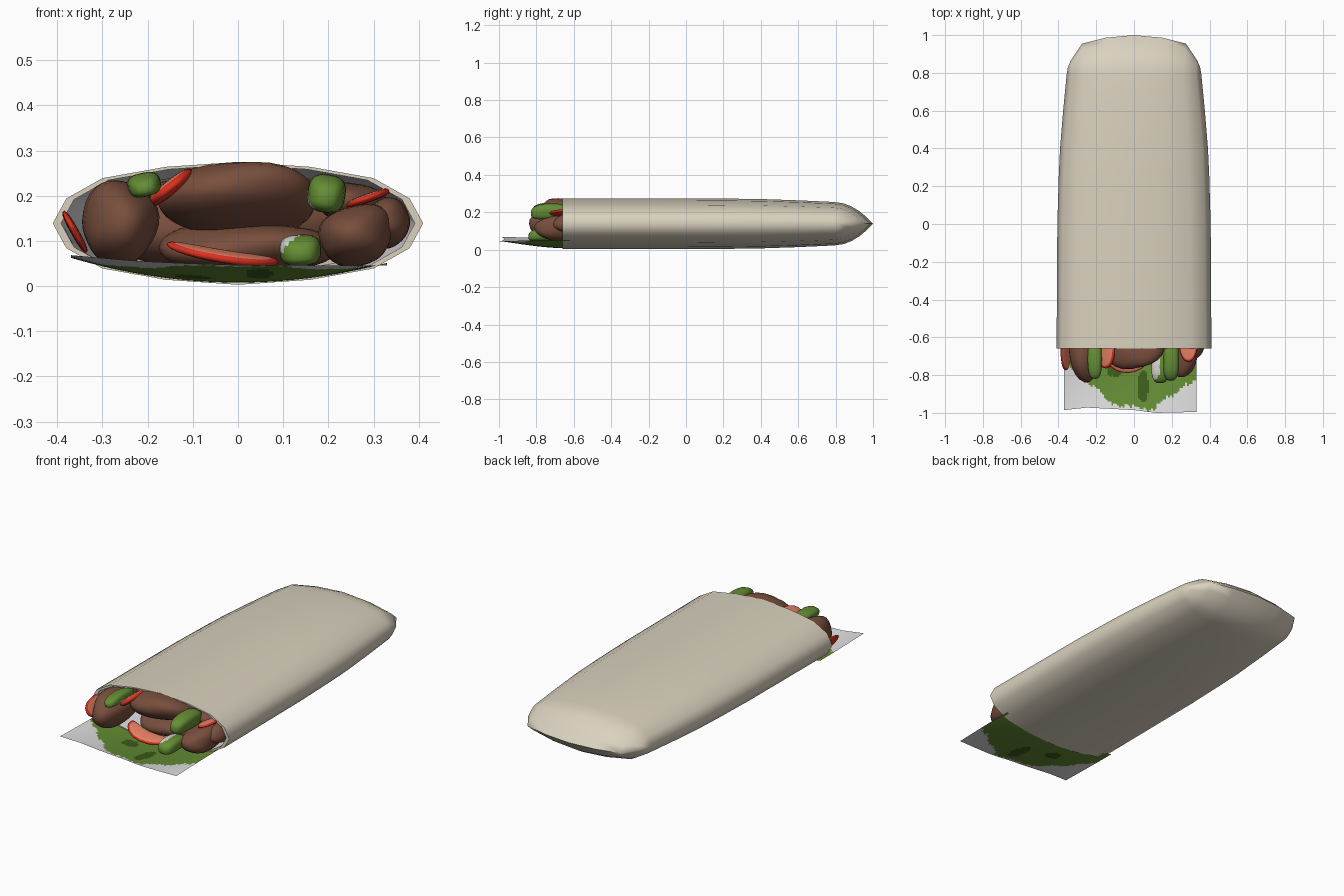
import bpy, bmesh, math, random
from mathutils import Vector, Euler

random.seed(4)
cube = bpy.data.objects.get("Cube")
if cube:
    bpy.data.objects.remove(cube, do_unlink=True)


def material(name, r, g, b):
    m = bpy.data.materials.new(name)
    m.use_nodes = True
    m.diffuse_color = (r, g, b, 1)
    m.node_tree.nodes["Principled BSDF"].inputs["Base Color"].default_value = (r, g, b, 1)
    return m


BREAD = material("tortilla_beige", 0.70, 0.64, 0.52)
GREY = material("light_grey", 0.75, 0.75, 0.75)
MEAT = material("meat_brown", 0.19, 0.078, 0.047)
GREEN = material("leaf_green", 0.13, 0.27, 0.035)
DARK = material("dark_green", 0.05, 0.11, 0.012)
PALE = material("pale_flesh", 0.68, 0.68, 0.62)
RED = material("pepper_red", 0.72, 0.03, 0.015)
SALMON = material("salmon_flesh", 0.80, 0.22, 0.13)


def finish(bm, name, mats, angle):
    mesh = bpy.data.meshes.new(name)
    bm.to_mesh(mesh)
    bm.free()
    obj = bpy.data.objects.new(name, mesh)
    bpy.context.collection.objects.link(obj)
    for m in mats:
        mesh.materials.append(m)
    bpy.ops.object.select_all(action='DESELECT')
    obj.select_set(True)
    bpy.context.view_layer.objects.active = obj
    bpy.ops.object.shade_smooth_by_angle(angle=math.radians(angle))
    return obj


def interp(points, x):
    for (x0, y0), (x1, y1) in zip(points, points[1:]):
        if x <= x1:
            t = max(0, (x - x0) / (x1 - x0))
            return y0 + (y1 - y0) * t
    return points[-1][1]


# Wrap: flattened tube with a tucked end, open at the front
MID = 0.139
QUARTER = [(0.41, 0), (0.38, 0.055), (0.30, 0.10), (0.16, 0.125), (0, 0.136)]
TUCK = [(0.35, 0.83), (0.335, 0.865), (0.275, 0.955), (0.15, 0.986), (0, 1.0)]


def full(quarter):
    """Mirror a quarter profile into a closed ring of (x, value, side of seam)."""
    top = [(x, v, 1) for x, v in quarter]
    top += [(-x, v, 1) for x, v in quarter[-2::-1]]
    return top + [(x, v, -1) for x, v, s in top[-2:0:-1]]


SECTION, END = full(QUARTER), full(TUCK)
STATIONS = [(-0.66, 1, 1), (0, 0.99, 1), (0.25, 0.972, 0.985), (0.4, 0.955, 0.97),
            (0.6, 0.915, 0.92), (0.79, 0.87, 0.855)]


def section(y, sx, sz):
    return [Vector((x * sx, y, MID + s * h * sz)) for x, h, s in SECTION]


rings = [section(y, sx * 0.955, sz * 0.955) for y, sx, sz in reversed(STATIONS)]
inner_count = len(rings)
rings += [section(*st) for st in STATIONS]
last = rings[-1]
for t in (0.25, 0.45, 0.65, 0.82, 1):
    rings.append([Vector((p.x + (ex - p.x) * t, p.y + (ey - p.y) * t,
                          MID + (p.z - MID) * (1 - t * t)))
                  for p, (ex, ey, s) in zip(last, END)])
bm = bmesh.new()
loops = [[bm.verts.new(p) for p in ring] for ring in rings]
for k, (a, b) in enumerate(zip(loops, loops[1:])):
    for i in range(len(a)):
        j = (i + 1) % len(a)
        f = bm.faces.new((a[i], a[j], b[j], b[i]))
        f.material_index = 1 if k < inner_count - 1 else 0
bmesh.ops.remove_doubles(bm, verts=bm.verts, dist=0.0005)
bmesh.ops.recalc_face_normals(bm, faces=bm.faces)
finish(bm, "tortilla_wrap", [BREAD, GREY], 65)

# Leaf sheet: curved tongue under the filling with a ragged green patch
FRONT = [(-0.37, -0.985), (-0.25, -0.972), (0, -0.985), (0.12, -1.0), (0.33, -0.995)]
PATCH = [(-0.37, -0.72), (-0.28, -0.80), (-0.22, -0.86), (-0.17, -0.89), (-0.14, -0.95),
         (0.1, -0.985), (0.15, -0.93), (0.22, -0.9), (0.27, -0.85), (0.33, -0.83)]
BLOTCHES = [(0.05, -0.86, 0.03, 0.085), (-0.1, -0.77, 0.04, 0.04)]
NX, NY = 70, 38
bm = bmesh.new()
grid = []
for i in range(NX + 1):
    x = -0.37 + 0.70 * i / NX
    row = []
    for j in range(NY + 1):
        y = -0.62 + (interp(FRONT, x) + 0.62) * j / NY
        s = max(0, (-0.66 - y) / 0.33) ** 1.5
        back, front = 0.008 + 0.4 * x * x, 0.048 - 0.03 * x + 0.07 * x * x
        row.append(bm.verts.new((x, y, back + (front - back) * s)))
    grid.append(row)
for i in range(NX):
    jag = random.uniform(-0.012, 0.012)
    for j in range(NY):
        f = bm.faces.new((grid[i][j], grid[i][j + 1], grid[i + 1][j + 1], grid[i + 1][j]))
        c = f.calc_center_median()
        if c.y > interp(PATCH, c.x) + jag:
            f.material_index = 1
            for bx, by, rx, ry in BLOTCHES:
                if ((c.x - bx) / rx) ** 2 + ((c.y - by) / ry) ** 2 < 1 + jag * 20:
                    f.material_index = 2
finish(bm, "leaf_sheet", [GREY, GREEN, DARK], 60)


def chunk(name, mats, centre, size, rot=(0, 0, 0), power=1.0, flesh=None, limit=0.75,
          arch=0.0, curl=0.0, lumps=0.0):
    """Rounded block, optionally bent; faces turned towards flesh get the second colour."""
    bm = bmesh.new()
    bmesh.ops.create_uvsphere(bm, u_segments=24, v_segments=16, radius=1)
    if flesh:
        d = Vector(flesh).normalized()
        for f in bm.faces:
            f.material_index = int(f.normal.dot(d) > limit)
    turn, mid = Euler(rot).to_matrix(), Vector(centre)
    for v in bm.verts:
        n = Vector([math.copysign(abs(c) ** power, c) for c in v.co])
        n *= 1 + lumps * math.sin(3 * n.x + 9 * mid.x) * math.cos(2.5 * n.z + 2 * n.y + 5 * mid.x)
        p = Vector([c * s for c, s in zip(n, size)])
        p.z -= arch * n.y * n.y
        p.y += curl * n.x * n.x
        v.co = turn @ p + mid
    return finish(bm, name, mats, 50)


# Meat pieces
for name, centre, size, rot in [
    ("meat_left", (-0.262, -0.67, 0.14), (0.083, 0.16, 0.092), (0, 0.3, 0)),
    ("meat_top", (-0.005, -0.60, 0.192), (0.175, 0.17, 0.07), (-0.25, 0, 0)),
    ("meat_bottom", (0.02, -0.53, 0.085), (0.20, 0.16, 0.055), (0, 0, 0)),
    ("meat_right", (0.262, -0.66, 0.113), (0.083, 0.145, 0.067), (0, -0.15, 0)),
    ("meat_far_right", (0.33, -0.58, 0.14), (0.052, 0.13, 0.052), (0, -0.5, 0)),
    ("meat_upper_right", (0.25, -0.52, 0.185), (0.08, 0.13, 0.045), (0, 0.2, 0)),
    ("meat_core", (0, -0.38, 0.14), (0.34, 0.14, 0.095), (0, 0, 0)),
]:
    chunk(name, [MEAT], centre, size, rot, power=0.9, lumps=0.08)

# Green pepper pieces
for name, centre, size, rot, flesh, limit in [
    ("green_pepper_left", (-0.208, -0.715, 0.225), (0.037, 0.105, 0.026), (0, -0.2, 0), (0.6, 0, -0.8), 0.8),
    ("green_pepper_right", (0.196, -0.72, 0.205), (0.042, 0.11, 0.042), (0, 0.15, 0), (-0.7, 0, -0.7), 0.75),
    ("green_pepper_low", (0.138, -0.755, 0.08), (0.046, 0.088, 0.034), (0, -0.05, 0), (-0.75, 0, 0.66), 0.65),
]:
    chunk(name, [GREEN, PALE], centre, size, rot, power=0.7, flesh=flesh, limit=limit, arch=0.01)

# Red pepper strips
for name, centre, size, rot, curl in [
    ("red_strip_left", (-0.361, -0.68, 0.12), (0.052, 0.095, 0.009), (0, 1.06, 0), 0.02),
    ("red_strip_top", (-0.15, -0.67, 0.218), (0.062, 0.095, 0.016), (0, -0.67, 0), 0.03),
    ("red_strip_low", (-0.035, -0.745, 0.066), (0.125, 0.045, 0.012), (0.15, 0.16, 0), 0.05),
    ("red_strip_right", (0.288, -0.65, 0.195), (0.052, 0.08, 0.010), (0, -0.35, 0), 0.03),
]:
    chunk(name, [RED, SALMON], centre, size, rot, power=0.75, flesh=(0, 0, 1), limit=0.5, curl=curl)
